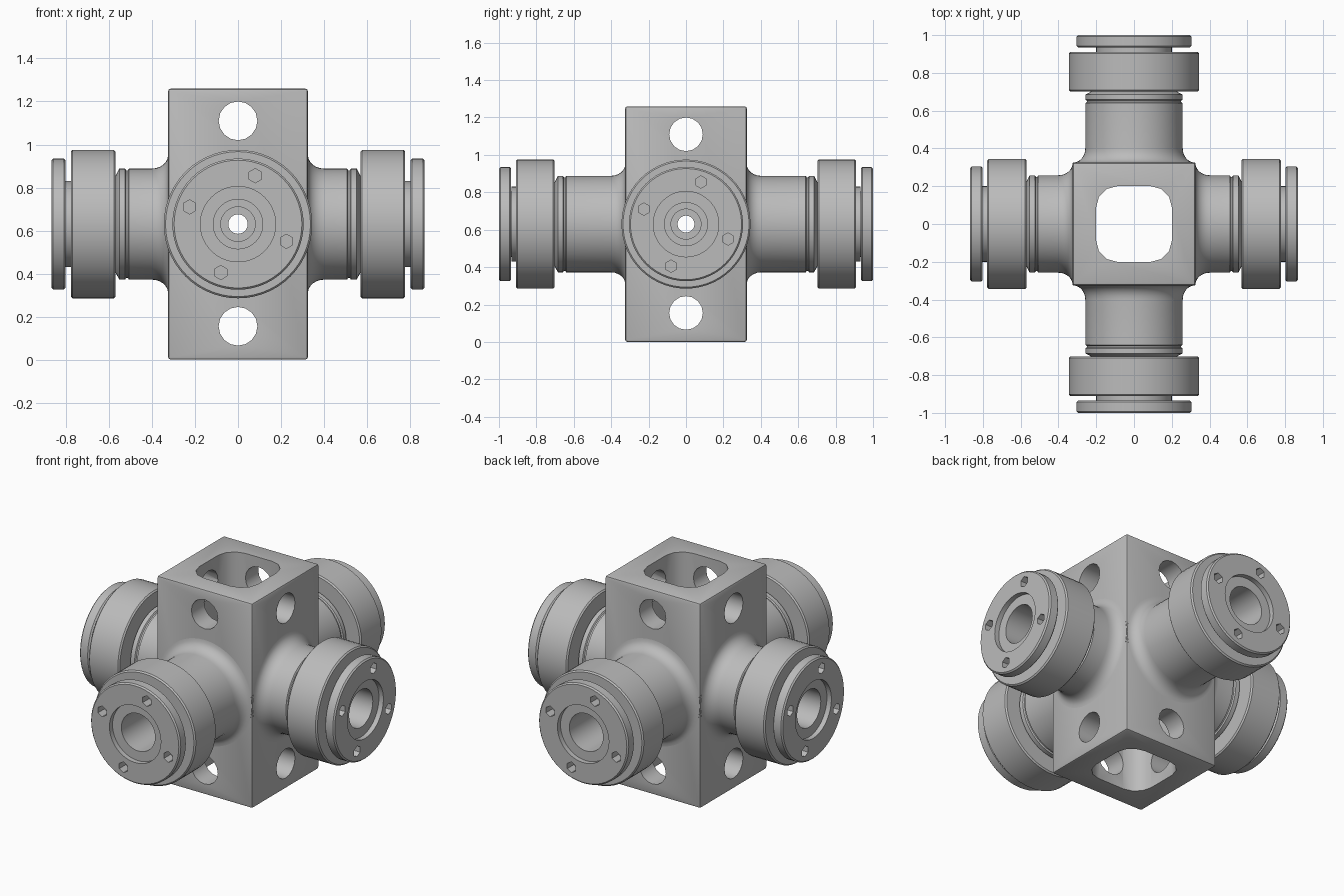
import bpy, bmesh, math
from mathutils import Matrix, Vector

old = bpy.data.objects.get("Cube")
if old:
    bpy.data.objects.remove(old, do_unlink=True)

MID = 0.63      # height of the arm axes
HALF = 0.325    # half width of the hub
steel = bpy.data.materials.new("grey steel")
steel.use_nodes = True
GREY = (0.5, 0.5, 0.5, 1)
steel.diffuse_color = GREY
steel.node_tree.nodes["Principled BSDF"].inputs["Base Color"].default_value = GREY


def make(name, bm):
    bmesh.ops.recalc_face_normals(bm, faces=bm.faces)
    mesh = bpy.data.meshes.new(name)
    bm.to_mesh(mesh)
    bm.free()
    mesh.materials.append(steel)
    obj = bpy.data.objects.new(name, mesh)
    bpy.context.collection.objects.link(obj)
    return obj


def activate(obj):
    bpy.ops.object.select_all(action='DESELECT')
    obj.select_set(True)
    bpy.context.view_layer.objects.active = obj


def smooth(obj):
    activate(obj)
    bpy.ops.object.shade_smooth_by_angle(angle=math.radians(32))


def cut(obj, bm):
    cutter = make("cutter", bm)
    cutter.hide_render = True
    mod = obj.modifiers.new("cut", 'BOOLEAN')
    mod.operation, mod.solver, mod.object = 'DIFFERENCE', 'EXACT', cutter
    activate(obj)
    bpy.ops.object.modifier_apply(modifier=mod.name)
    bpy.data.objects.remove(cutter, do_unlink=True)


def box(sx, sy, sz, bevel, segments, upright_only=False):
    bm = bmesh.new()
    bmesh.ops.create_cube(bm, size=1, matrix=Matrix.Diagonal((sx, sy, sz, 1)))
    edges = [e for e in bm.edges if not upright_only
             or abs((e.verts[0].co - e.verts[1].co).z) > 0.1]
    bmesh.ops.bevel(bm, geom=edges, offset=bevel, segments=segments,
                    profile=0.5, affect='EDGES')
    bmesh.ops.translate(bm, verts=bm.verts, vec=(0, 0, MID))
    return bm


def rod(bm, radius, length, sides, matrix):
    bmesh.ops.create_cone(bm, cap_ends=True, segments=sides, radius1=radius,
                          radius2=radius, depth=length, matrix=matrix)
    return bm


def lathe(name, profile, sides=56):
    """Spin a closed (radius, distance) outline around local z."""
    bm = bmesh.new()
    rings = [[bm.verts.new((r * math.cos(a), r * math.sin(a), d)) for r, d in profile]
             for a in (math.tau * i / sides for i in range(sides))]
    n = len(profile)
    for i in range(sides):
        a, b = rings[i], rings[(i + 1) % sides]
        for j in range(n):
            k = (j + 1) % n
            bm.faces.new((a[j], b[j], b[k], a[k]))
    return make(name, bm)


def tube(inner, outer, start, end, c):
    """Tube outline with chamfered outer rims."""
    return [(inner, start), (outer - c, start), (outer, start + c),
            (outer, end - c), (outer - c, end), (inner, end)]


# Hub: square block with a rounded square shaft and cross holes
hub = make("hub_block", box(2 * HALF, 2 * HALF, 2 * MID, 0.012, 2))
cut(hub, box(0.4, 0.4, 2, 0.11, 3, True))
for turn in (0, math.pi / 2):
    for height, radius, sides in ((0.155, 0.09, 16), (1.11, 0.09, 16), (MID, 0.06, 24)):
        place = (Matrix.Translation((0, 0, height)) @ Matrix.Rotation(turn, 4, 'Z')
                 @ Matrix.Rotation(math.pi / 2, 4, 'X'))
        cut(hub, rod(bmesh.new(), radius, 1, sides, place))
smooth(hub)


def build_arm(tip):
    # Trunnion: flared root, collar, neck and stepped bore
    steps = [i * math.pi / 12 for i in range(7)]
    flare = [(0.322 - 0.064 * math.sin(t), HALF + 0.075 * (1 - math.cos(t))) for t in steps]
    body = [(0.258, tip - 0.36), (0.25, tip - 0.355), (0.25, tip - 0.347),
            (0.258, tip - 0.342), (0.258, tip - 0.315), (0.22, tip - 0.295),
            (0.2, tip - 0.295), (0.2, tip - 0.066), (0.175, tip - 0.066),
            (0.175, tip - 0.03), (0.115, tip - 0.03)]
    bore = [(0.115, tip - 0.3), (0.08, tip - 0.3), (0.08, tip - 0.4), (0.045, tip - 0.4)]
    trunnion = lathe("trunnion", [(0.045, 0.26), (0.322, 0.26)] + flare + body + bore)
    # Bearing ring around the neck
    ring = lathe("bearing_ring", tube(0.195, 0.345, tip - 0.298, tip - 0.09, 0.008))
    # End cap with four hexagonal bolt holes
    cap = lathe("end_cap", tube(0.175, 0.305, tip - 0.065, tip, 0.008))
    holes = bmesh.new()
    for i in range(4):
        spot = Matrix.Rotation(i * math.pi / 2, 4, 'Z') @ Vector((0.08, 0.225, tip))
        rod(holes, 0.033, 0.3, 6, Matrix.Translation(spot))
    cut(cap, holes)
    return [trunnion, ring, cap]


# Two arm lengths, each used on opposite sides
for tip, turns, labels in ((1.0, (0, math.pi), ("front", "back")),
                           (0.867, (math.pi / 2, -math.pi / 2), ("left", "right"))):
    for part in build_arm(tip):
        smooth(part)
        base = part.name.split(".")[0]
        twin = part.copy()
        bpy.context.collection.objects.link(twin)
        for obj, turn, label in zip((part, twin), turns, labels):
            obj.name = label + "_" + base
            obj.location = (0, 0, MID)
            obj.rotation_euler = (math.pi / 2, 0, turn)
